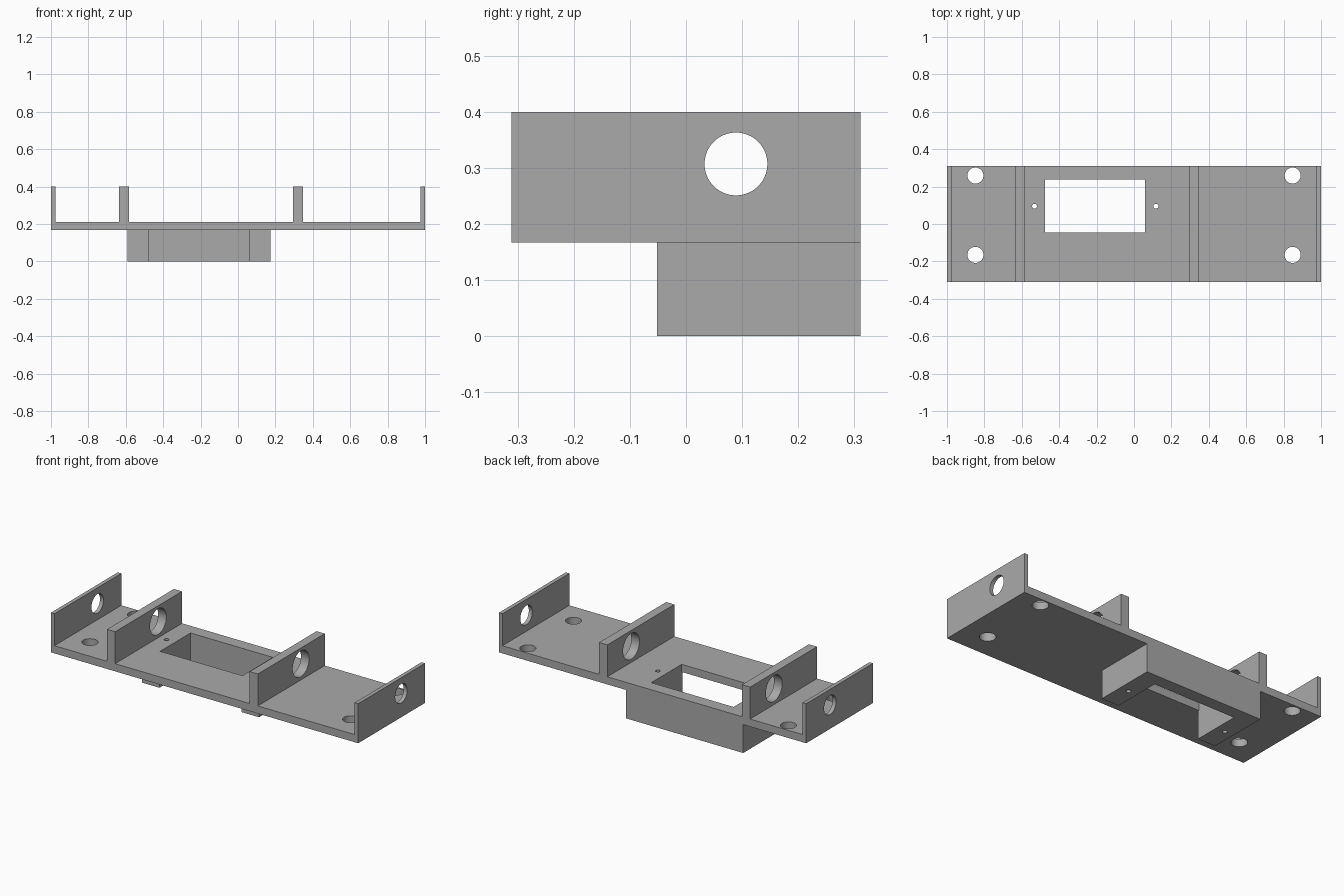
import bpy, bmesh, math
from mathutils import Matrix, Vector

if "Cube" in bpy.data.objects:
    bpy.data.objects.remove(bpy.data.objects["Cube"], do_unlink=True)

DEPTH = 0.311            # half depth of the tray
LOW, FLOOR, TOP = 0.167, 0.212, 0.4

grey = bpy.data.materials.new("plain grey")
grey.use_nodes = True
grey.diffuse_color = (0.4, 0.4, 0.4, 1)
grey.node_tree.nodes["Principled BSDF"].inputs["Base Color"].default_value = grey.diffuse_color


def make(name, bm):
    bmesh.ops.recalc_face_normals(bm, faces=bm.faces)
    mesh = bpy.data.meshes.new(name)
    bm.to_mesh(mesh)
    bm.free()
    mesh.materials.append(grey)
    obj = bpy.data.objects.new(name, mesh)
    bpy.context.collection.objects.link(obj)
    return obj


def box(name, x0, x1, y0, y1, z0, z1):
    bm = bmesh.new()
    bmesh.ops.create_cube(bm, size=1)
    for v in bm.verts:
        v.co = Vector((x1 if v.co.x > 0 else x0, y1 if v.co.y > 0 else y0, z1 if v.co.z > 0 else z0))
    return make(name, bm)


def drill(name, centre, radius, length, along_x=False):
    bm = bmesh.new()
    turn = Matrix.Rotation(math.pi / 2, 4, 'Y') if along_x else Matrix()
    bmesh.ops.create_cone(bm, cap_ends=True, segments=64, radius1=radius, radius2=radius,
                          depth=length, matrix=Matrix.Translation(centre) @ turn)
    return make(name, bm)


def combine(body, tool, operation):
    # Apply one boolean and discard the helper
    tool.hide_render = True
    mod = body.modifiers.new(operation, 'BOOLEAN')
    mod.object, mod.operation, mod.solver = tool, operation, 'EXACT'
    graph = bpy.context.evaluated_depsgraph_get()
    mesh = bpy.data.meshes.new_from_object(body.evaluated_get(graph))
    body.modifiers.clear()
    body.data = mesh
    bpy.data.objects.remove(tool, do_unlink=True)


# Tray with four upright walls, extruded from its front profile
walls = [(-1, -0.977), (-0.635, -0.582), (0.294, 0.347), (0.977, 1)]
profile = [(-1, LOW)]
for a, b in walls:
    profile += [(a, FLOOR), (a, TOP), (b, TOP), (b, FLOOR)]
profile = [p for p in profile if p not in ((-1, FLOOR), (1, FLOOR))] + [(1, LOW)]
bm = bmesh.new()
face = bm.faces.new([bm.verts.new((x, -DEPTH, z)) for x, z in profile])
ext = bmesh.ops.extrude_face_region(bm, geom=[face])
bmesh.ops.translate(bm, vec=(0, 2 * DEPTH, 0),
                    verts=[g for g in ext["geom"] if isinstance(g, bmesh.types.BMVert)])
bracket = make("mounting_bracket", bm)

# Block under the tray, open at the front, with a window through the floor
combine(bracket, box("lower_block", -0.59, 0.173, -0.052, DEPTH, 0, 0.19), 'UNION')
combine(bracket, box("window_cutter", -0.475, 0.06, -0.045, 0.237, -0.1, 0.3), 'DIFFERENCE')
combine(bracket, box("front_notch_cutter", -0.475, 0.06, -0.1, 0.1, -0.1, LOW), 'DIFFERENCE')

# Mounting holes in the corners and screw holes beside the window
for x in (-0.848, 0.848):
    for y in (-0.165, 0.259):
        combine(bracket, drill("mount_cutter", (x, y, 0.19), 0.043, 0.2), 'DIFFERENCE')
for x in (-0.532, 0.117):
    combine(bracket, drill("screw_cutter", (x, 0.095, 0.1), 0.013, 0.4), 'DIFFERENCE')

# Round holes in the walls, wider in the inner pair
for i, (a, b) in enumerate(walls):
    radius = 0.076 if i in (1, 2) else 0.056
    combine(bracket, drill("wall_cutter", ((a + b) / 2, 0.089, 0.307), radius, 0.15, True), 'DIFFERENCE')

# Smooth hole walls, sharp edges
bpy.ops.object.select_all(action='DESELECT')
bracket.select_set(True)
bpy.context.view_layer.objects.active = bracket
bpy.ops.object.shade_smooth_by_angle(angle=math.radians(30))
